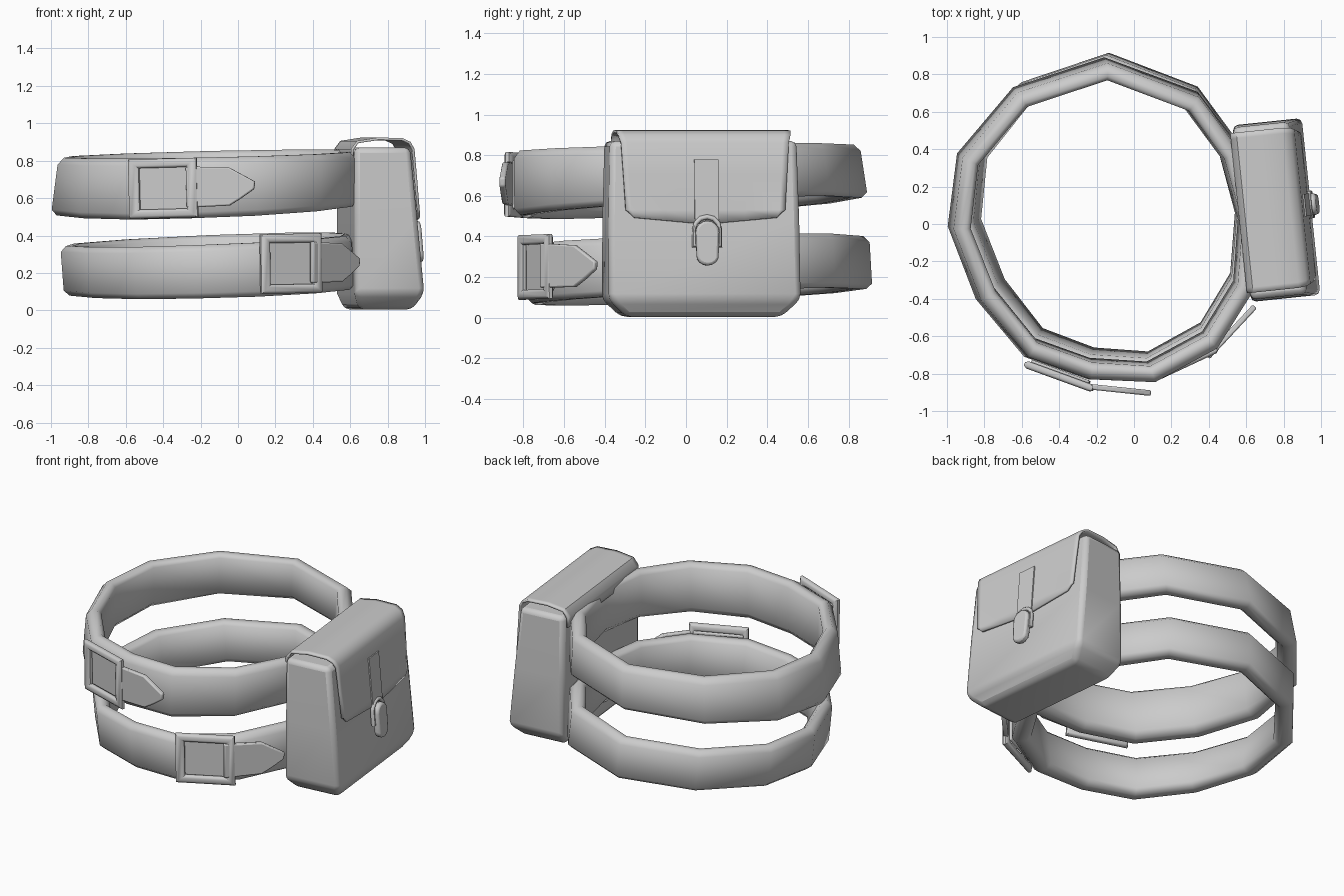
import bpy, bmesh, math
from mathutils import Matrix, Vector

cube = bpy.data.objects.get("Cube")
if cube:
    bpy.data.objects.remove(cube)

GREY = (0.6, 0.6, 0.6, 1)
mat = bpy.data.materials.new("plain grey")
mat.use_nodes = True
mat.diffuse_color = GREY
mat.node_tree.nodes["Principled BSDF"].inputs["Base Color"].default_value = GREY


def finish(name, bm, matrix=Matrix(), bevel=0, smooth=40):
    """Turn a bmesh into a shaded object, with an optional rounded edge."""
    bmesh.ops.recalc_face_normals(bm, faces=bm.faces)
    mesh = bpy.data.meshes.new(name)
    bm.to_mesh(mesh)
    bm.free()
    mesh.materials.append(mat)
    ob = bpy.data.objects.new(name, mesh)
    bpy.context.collection.objects.link(ob)
    ob.matrix_world = matrix
    if bevel:
        mod = ob.modifiers.new("rounded edges", 'BEVEL')
        mod.width, mod.segments, mod.limit_method = bevel, 2, 'ANGLE'
        mod.angle_limit = math.radians(30)
    bpy.ops.object.select_all(action='DESELECT')
    ob.select_set(True)
    bpy.context.view_layer.objects.active = ob
    bpy.ops.object.shade_smooth_by_angle(angle=math.radians(smooth))
    return ob


def loft(rings, closed):
    """Skin a series of closed rings, joined end to end or capped."""
    bm = bmesh.new()
    vs = [[bm.verts.new(p) for p in r] for r in rings]
    n = len(vs[0])
    for i in range(len(vs) if closed else len(vs) - 1):
        a, b = vs[i], vs[(i + 1) % len(vs)]
        for j in range(n):
            k = (j + 1) % n
            bm.faces.new((a[j], a[k], b[k], b[j]))
    if not closed:
        bm.faces.new(vs[0])
        bm.faces.new(vs[-1])
    return bm


def plate(name, pts, thick, matrix, bevel=0.008):
    """Flat outline in local x/z, thickened toward local -y."""
    bm = loft([[(x, 0, z) for x, z in pts], [(x, -thick, z) for x, z in pts]], False)
    return finish(name, bm, matrix, bevel, 30)


def frame(name, path, half, bar, depth, matrix):
    """Ring with a rounded bar that follows a closed outline in local x/z."""
    rings = []
    for x, z in path:
        ring = []
        for k in range(8):
            a = math.tau * (k + 0.5) / 8
            s = 1 + math.cos(a) * bar / half
            ring.append((x * s, math.sin(a) * depth, z * s))
        rings.append(ring)
    return finish(name, loft(rings, True), matrix, 0, 50)


def place(x, y, z, turn, tilt=0):
    return (Matrix.Translation((x, y, z)) @ Matrix.Rotation(math.radians(turn), 4, 'Z')
            @ Matrix.Rotation(math.radians(tilt), 4, 'Y'))


# Belts: faceted loops with rounded edges and a slight lean, running into the pouch
LOOP = [(-1, -.01), (-.95, .38), (-.65, .735), (-.16, .895), (.34, .71), (.56, .42), (.67, .03),
        (.635, -.35), (.44, -.66), (.10, -.845), (-.25, -.83), (-.59, -.71), (-.85, -.40)]
SECTION = [(.03, 0), (0, .1), (0, .88), (.03, 1), (.065, 1), (.09, .92), (.115, .12), (.085, 0)]


def belt(name, loop, low, high, shift, shrink):
    rings = []
    for x, y in loop:
        z0 = low[0] + low[1] * x + low[2] * y
        z1 = high[0] + high[1] * x + high[2] * y
        inward = (Vector((-.17, .02)) - Vector((x, y))).normalized()
        ring = []
        for d, t in SECTION:
            p = Vector((x, y)) + inward * (d + shrink * t) + Vector(shift) * t
            ring.append((p.x, p.y, z0 + (z1 - z0) * t))
        rings.append(ring)
    finish(name, loft(rings, True), smooth=75)


belt("upper_belt", LOOP, (.548, .04, .055), (.838, .022, .02), (.02, -.02), .02)
belt("lower_belt", [(x * .95 + .02, y * .98 + .04) for x, y in LOOP],
     (.105, .03, .045), (.38, .04, .03), (-.02, -.015), 0)


# Buckles, each with a strap panel behind and a pointed strap end
def buckle(name, centre, width, end):
    w, h = width / 2 - .028, .135
    frame(name + "_buckle", [(-w, -h), (w, -h), (w, h), (-w, h)], .145, .028, .022, centre)
    plate(name + "_buckle_panel", [(-w, -.12), (w, -.12), (w, .12), (-w, .12)], .02,
          centre @ Matrix.Translation((0, .035, 0)))
    plate(name + "_strap_end", [(-.04, -.11), (.19, -.105), (.25, -.07), (.325, -.02), (.33, .02),
                                (.26, .06), (.19, .10), (-.04, .11)], .03, end)


buckle("upper", place(-.40, -.815, .652, -20, -1.5), .385, place(-.235, -.855, .66, -6, -1.5))
buckle("lower", place(.283, -.742, .25, 25, -1), .36, place(.41, -.672, .257, 47, 0))

# Pouch body: tapered box with a chamfered base
POUCH = place(.765, .075, 0, 6)
rings = [[(u0, -v, z), (u1, -v, z), (u1, v, z), (u0, v, z)] for z, u0, u1, v in
         [(.005, -.16, .13, .385), (.09, -.19, .185, .475), (.48, -.19, .148, .472),
          (.87, -.19, .11, .462)]]
finish("pouch_body", loft(rings, False), POUCH, .028, 50)

# Flap: arched over the top and hanging down the outer side
FLAP = [(-.2, .80, .43), (-.2, .86, .43), (-.17, .9, .43), (-.06, .917, .43), (.07, .914, .43),
        (.11, .895, .425), (.13, .86, .415), (.145, .70, .405), (.16, .53, .395), (.164, .495, .38)]
COLS = [-1, -.93, -.5, 0, .5, .93, 1]
bm = bmesh.new()
grid = []
for i, (u, z, v) in enumerate(FLAP):
    row = []
    for c in COLS:
        drop = 0
        if i == len(FLAP) - 1:
            drop = .025 if abs(c) == 1 else -.035 * (1 - abs(c))
        row.append(bm.verts.new((u, c * v + .004, z + drop)))
    grid.append(row)
for a, b in zip(grid, grid[1:]):
    for j in range(len(COLS) - 1):
        bm.faces.new((a[j], a[j + 1], b[j + 1], b[j]))
flap = finish("pouch_flap", bm, POUCH)
sol = flap.modifiers.new("thickness", 'SOLIDIFY')
sol.thickness, sol.offset = .014, 0


# Clasp: thin strip, metal loop and rounded tongue, tilted with the outer side
def on_front(u, z):
    return (POUCH @ Matrix.Translation((u, .01, z)) @ Matrix.Rotation(math.pi / 2, 4, 'Z')
            @ Matrix.Rotation(-.085, 4, 'X'))


plate("clasp_strip", [(-.06, -.15), (.06, -.15), (.06, .15), (-.06, .15)], .008,
      on_front(.158, .63), 0)
arch = [(.064 * math.cos(a), .015 + .062 * math.sin(a))
        for a in [math.pi * k / 6 for k in range(7)]]
frame("clasp_loop", arch + [(-.064, -.065), (.064, -.065)], .066, .011, .014,
      on_front(.18, .42))
pill = [(.058 * math.cos(math.tau * k / 16), .055 * math.sin(math.tau * k / 16)
         + (.055 if k <= 8 else -.055)) for k in range(16)]
plate("clasp_tongue", pill, .042, on_front(.177, .365), .012)
